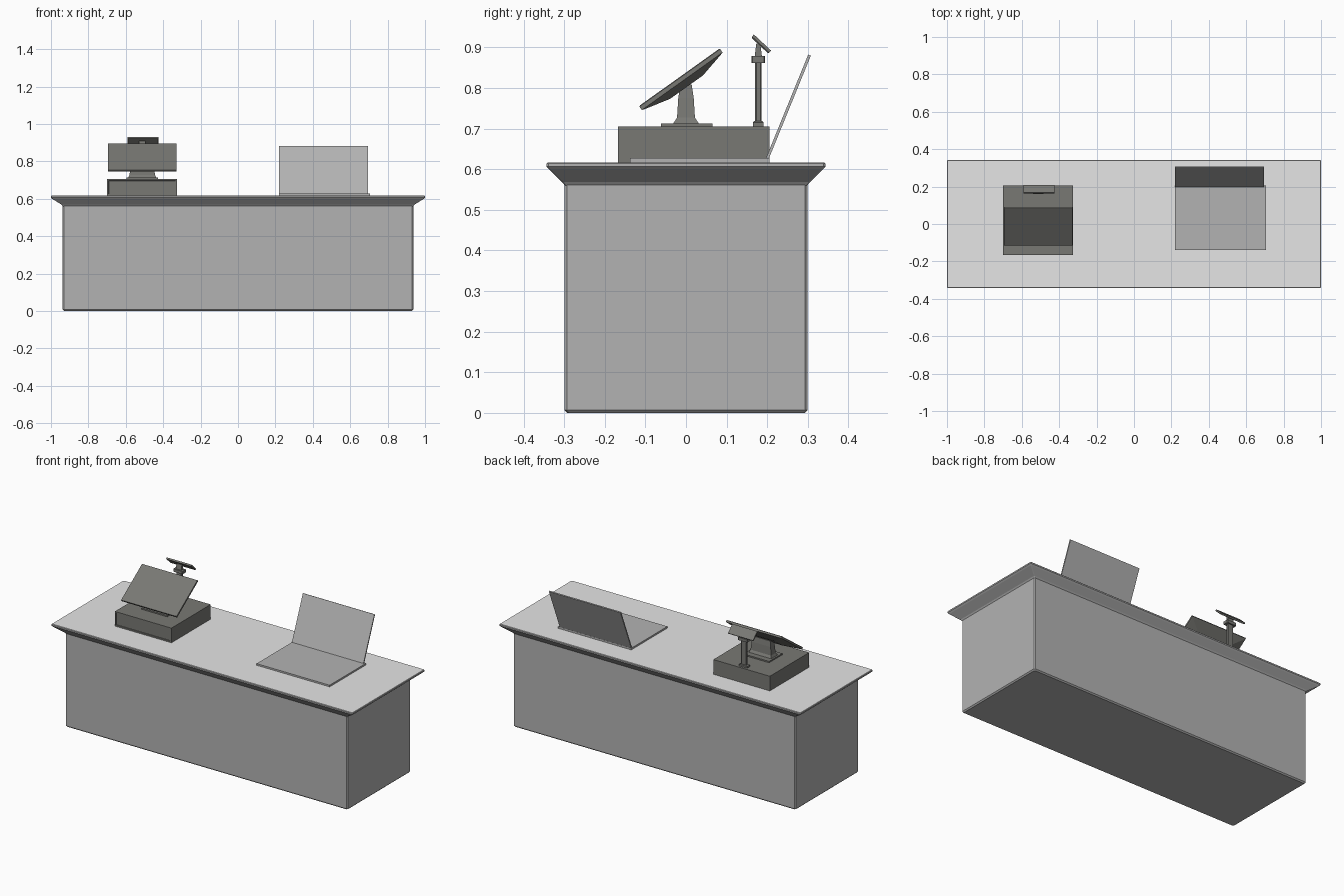
import bpy, bmesh, math
from mathutils import Matrix, Vector

if "Cube" in bpy.data.objects:
    bpy.data.objects.remove(bpy.data.objects["Cube"])


def material(name, rgb):
    m = bpy.data.materials.new(name)
    m.diffuse_color = (*rgb, 1)
    m.use_nodes = True
    m.node_tree.nodes["Principled BSDF"].inputs["Base Color"].default_value = m.diffuse_color
    return m


PALE = material("pale_grey", (0.79, 0.79, 0.79))
MID = material("mid_grey", (0.45, 0.45, 0.45))
DARK = material("dark_olive_grey", (0.19, 0.19, 0.175))


def loft(name, rings, mat, loc=(0, 0, 0), tilt=0, chamfer=0.0):
    """Stack of rectangles (half_x, half_y, z), optionally with cut corners."""
    bm = bmesh.new()
    loops = []
    for hx, hy, z in rings:
        pts = []
        for sx, sy in ((-1, -1), (1, -1), (1, 1), (-1, 1)):
            if chamfer:
                a = (sx * (hx - chamfer), sy * hy, z)
                b = (sx * hx, sy * (hy - chamfer), z)
                pts += [a, b] if sx * sy < 0 else [b, a]
            else:
                pts.append((sx * hx, sy * hy, z))
        loops.append([bm.verts.new(p) for p in pts])
    n = len(loops[0])
    for lo, hi in zip(loops, loops[1:]):
        for i in range(n):
            j = (i + 1) % n
            bm.faces.new((lo[i], lo[j], hi[j], hi[i]))
    bm.faces.new(loops[0][::-1])
    bm.faces.new(loops[-1])
    bmesh.ops.recalc_face_normals(bm, faces=bm.faces)
    me = bpy.data.meshes.new(name)
    bm.to_mesh(me)
    bm.free()
    me.transform(Matrix.Translation(Vector(loc)) @ Matrix.Rotation(math.radians(tilt), 4, 'X'))
    me.materials.append(mat)
    ob = bpy.data.objects.new(name, me)
    bpy.context.collection.objects.link(ob)
    return ob


def box(name, x, y, z, mat):
    """Box from ranges."""
    hx, hy = (x[1] - x[0]) / 2, (y[1] - y[0]) / 2
    return loft(name, [(hx, hy, z[0]), (hx, hy, z[1])], mat,
                ((x[0] + x[1]) / 2, (y[0] + y[1]) / 2, 0))


# counter body with softened edges
loft("counter_body", [(0.930, 0.292, 0), (0.937, 0.299, 0.007),
                      (0.937, 0.299, 0.575)], MID, chamfer=0.006)
# flared moulding, pale worktop on its upper face
top = loft("counter_top", [(0.935, 0.297, 0.558), (0.943, 0.305, 0.568),
                           (0.992, 0.337, 0.599), (1.0, 0.343, 0.606),
                           (1.0, 0.343, 0.614), (0.997, 0.340, 0.617)], MID, chamfer=0.004)
top.data.materials.append(PALE)
for p in top.data.polygons:
    if p.normal.z > 0.9:
        p.material_index = 1

# cash drawer with recessed front panel
CX = -0.512
drawer = box("cash_drawer", (-0.70, -0.325), (-0.167, 0.205), (0.617, 0.705), DARK)
bm = bmesh.new()
bm.from_mesh(drawer.data)
bm.normal_update()
front = [f for f in bm.faces if f.normal.y < -0.9]
bmesh.ops.inset_region(bm, faces=front, thickness=0.012, depth=0)
bmesh.ops.inset_region(bm, faces=front, thickness=0.001, depth=-0.004)
bm.to_mesh(drawer.data)
bm.free()

# monitor stand
loft("stand_base", [(0.085, 0.063, 0.704), (0.085, 0.063, 0.713)], DARK, (CX, 0.002, 0))
loft("stand_neck", [(0.075, 0.032, 0.712), (0.068, 0.022, 0.727),
                    (0.063, 0.019, 0.775), (0.058, 0.014, 0.808)], DARK, (CX, 0, 0))
# tilted monitor with a tapered back
loft("monitor", [(0.10, 0.05, -0.026), (0.178, 0.116, -0.010),
                 (0.184, 0.122, -0.008), (0.184, 0.122, 0.002),
                 (0.181, 0.119, 0.004)], DARK, (CX, -0.014, 0.823), tilt=35.5)

# customer display on a pole
PY = 0.178
loft("pole_foot", [(0.028, 0.013, 0.704), (0.028, 0.013, 0.715),
                   (0.022, 0.010, 0.718)], DARK, (CX, PY, 0))
loft("pole", [(0.018, 0.008, 0.716), (0.018, 0.008, 0.862)], DARK, (CX, PY, 0), chamfer=0.003)
loft("pole_collar", [(0.031, 0.017, 0.861), (0.031, 0.017, 0.878)], DARK,
     (CX, PY, 0), chamfer=0.003)
loft("display_neck", [(0.018, 0.009, 0.877), (0.018, 0.005, 0.909)], DARK, (CX, PY, 0))
loft("customer_display", [(0.080, 0.027, -0.005), (0.083, 0.029, -0.002),
                          (0.083, 0.029, 0.005)], DARK, (CX + 0.004, 0.185, 0.908), tilt=-43)

# laptop
box("laptop_base", (0.22, 0.705), (-0.138, 0.205), (0.617, 0.627), MID)
lean = math.atan2(0.104, 0.255)
half = math.hypot(0.104, 0.255) / 2
loft("laptop_screen", [(0.2375, half, -0.0035), (0.2375, half, 0.0035)], MID,
     (0.4575, 0.252, 0.753), tilt=90 - math.degrees(lean))
